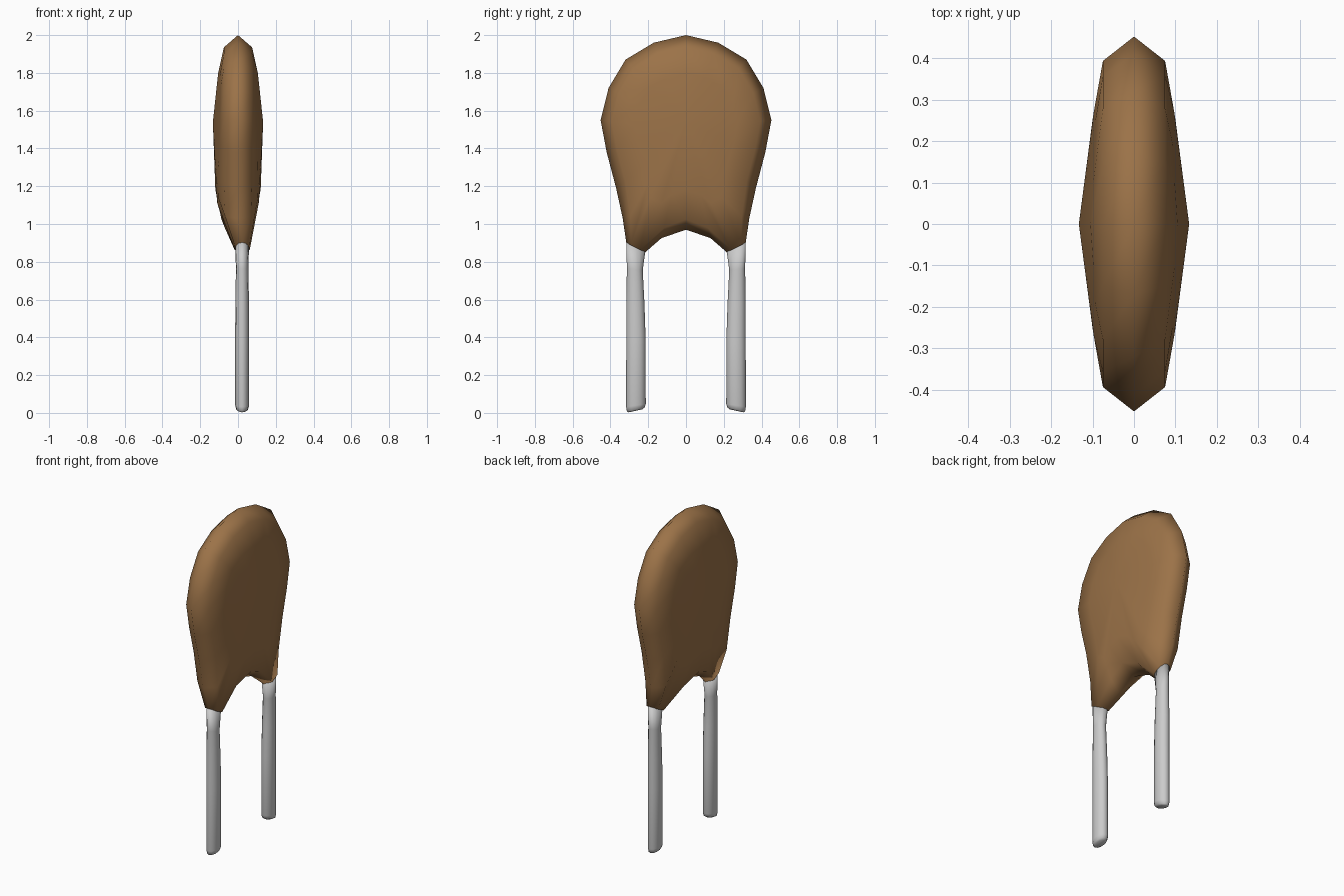
import bpy, bmesh, math

if "Cube" in bpy.data.objects:
    bpy.data.objects.remove(bpy.data.objects["Cube"])

LEG_X = 0.022   # the legs sit slightly off the body's middle plane


def loft(name, rings, caps, color=None):
    """Skin a list of equal closed rings; caps are a fan point or None for a flat cap."""
    bm = bmesh.new()
    vs = [[bm.verts.new(p) for p in r] for r in rings]
    n = len(vs[0])
    for a, b in zip(vs, vs[1:]):
        for i in range(n):
            j = (i + 1) % n
            bm.faces.new((a[i], a[j], b[j], b[i]))
    for ring, tip in ((vs[0], caps[0]), (vs[-1], caps[1])):
        if tip is None:
            bm.faces.new(ring)
        else:
            t = bm.verts.new(tip)
            for i in range(n):
                bm.faces.new((ring[i], ring[(i + 1) % n], t))
    bmesh.ops.recalc_face_normals(bm, faces=bm.faces[:])
    me = bpy.data.meshes.new(name)
    bm.to_mesh(me)
    bm.free()
    for p in me.polygons:
        p.use_smooth = True
    ob = bpy.data.objects.new(name, me)
    bpy.context.collection.objects.link(ob)
    if color:
        mat = bpy.data.materials.new(name + "_brown")
        mat.diffuse_color = color
        mat.use_nodes = True
        mat.node_tree.nodes["Principled BSDF"].inputs["Base Color"].default_value = mat.diffuse_color
        me.materials.append(mat)
    return ob


def mirrored(half):
    """Complete a half outline whose first and last points lie on y = 0."""
    return half + [(x, -y, z) for x, y, z in half[-2:0:-1]]


# Body: rim outline, bevel ring and inner ring on each side of the disc
CZ = 1.5
rim_yz = [(0, 2.0), (0.17, 1.96), (0.32, 1.87), (0.41, 1.72), (0.452, 1.55),
          (0.42, 1.38), (0.37, 1.19), (0.335, 1.03), (0.316, 0.90),
          (0.216, 0.85), (0.13, 0.925), (0, 0.97)]
# bevel ring around the lower edge: x half thickness, y, z
low_bevel = [(0.068, 0.295, 1.04), (0.04, 0.292, 0.888), (0.04, 0.242, 0.863),
             (0.07, 0.115, 0.98), (0.088, 0, 1.025)]


def shift(z, y):
    return LEG_X if z < 0.91 and y > 0.2 else 0.0


def bevel(s):
    pts = [(s * 0.075, y * 0.87, CZ + (z - CZ) * 0.87) for y, z in rim_yz[:7]]
    pts += [(s * x + shift(z, y), y, z) for x, y, z in low_bevel]
    return mirrored(pts)


def inner(s):
    pts = []
    for y, z in rim_yz:
        y, z = y * 0.6, CZ + (z - CZ) * 0.6
        pts.append((s * (0.12 - 0.08 * y - 0.05 * max(0, z - CZ)), y, z))
    return mirrored(pts)


rim = mirrored([(shift(z, y), y, z) for y, z in rim_yz])
loft("capacitor_body", [inner(-1), bevel(-1), rim, bevel(1), inner(1)],
     [(-0.133, 0, 1.54), (0.133, 0, 1.54)], (0.33, 0.17, 0.065, 1))

# Legs: centre y, centre z, radius y, radius x, slant of the ring
SECTIONS = [(0.266, 0.877, 0.050, 0.036, 0.5), (0.271, 0.76, 0.042, 0.033, 0.1),
            (0.268, 0.58, 0.048, 0.036, 0.0), (0.265, 0.40, 0.051, 0.037, 0.0),
            (0.265, 0.04, 0.052, 0.037, -0.15), (0.266, 0.018, 0.047, 0.031, -0.22),
            (0.267, 0.011, 0.036, 0.020, -0.22)]
SIDES = 12
for side, name in ((-1, "leg_front"), (1, "leg_back")):
    rings = []
    for cy, cz, ry, rx, slant in SECTIONS:
        ring = []
        for i in range(SIDES):
            a = 2 * math.pi * i / SIDES
            dy = ry * math.cos(a)
            ring.append((LEG_X + rx * math.sin(a), side * (cy + dy), cz + slant * dy))
        rings.append(ring)
    loft(name, rings, [None, None])
